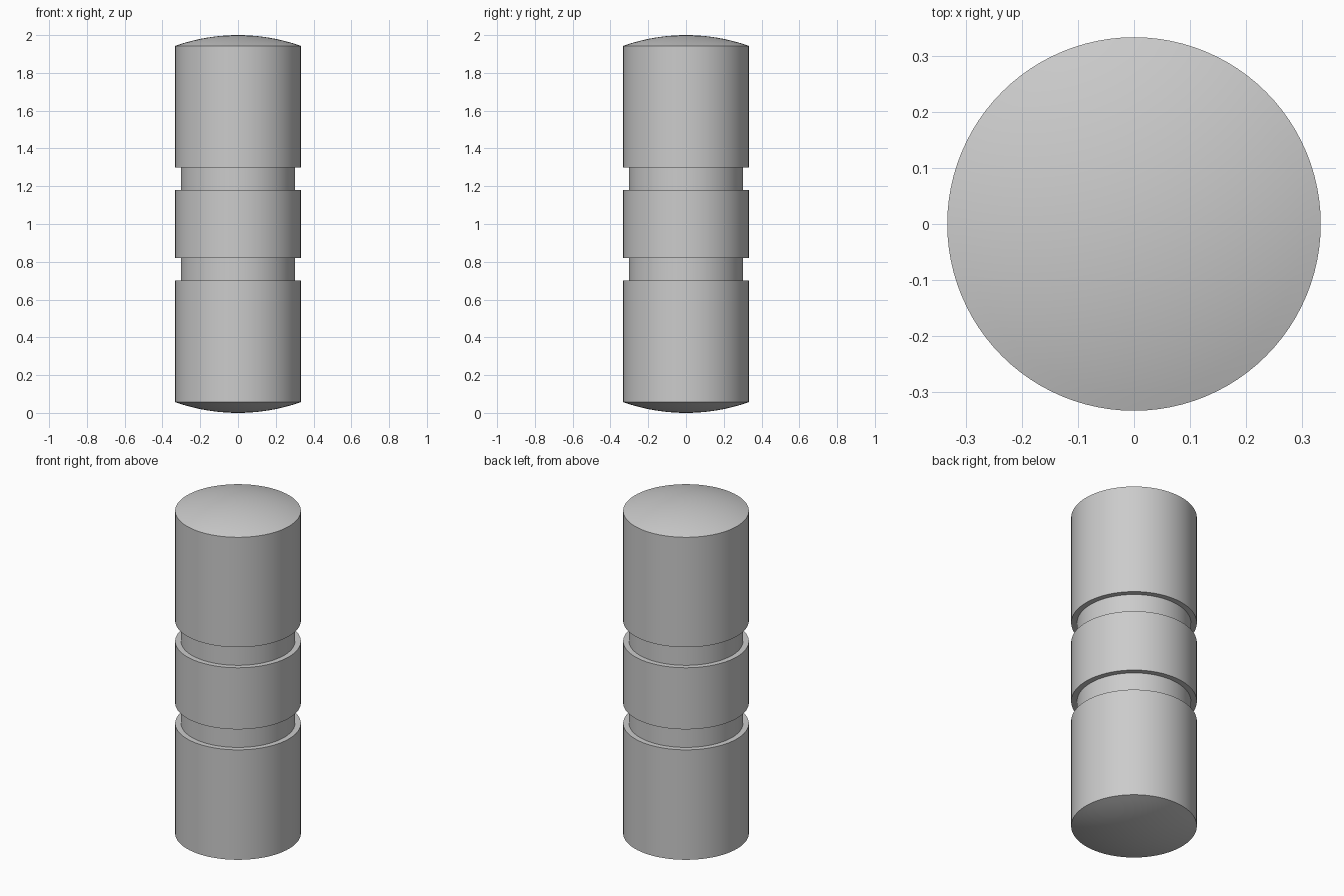
import bpy
import bmesh
import math

cube = bpy.data.objects.get("Cube")
if cube:
    bpy.data.objects.remove(cube, do_unlink=True)

SEGMENTS = 96
RADIUS, GROOVE_RADIUS = 0.333, 0.302
DOME_RADIUS = 1.0
DOME_STEPS = 10

grey = bpy.data.materials.new("plain grey")
grey.use_nodes = True
colour = (0.6, 0.6, 0.6, 1)
grey.diffuse_color = colour
grey.node_tree.nodes["Principled BSDF"].inputs["Base Color"].default_value = colour

# Lower half profile: shallow spherical cap, wall, groove
rim_angle = math.asin(RADIUS / DOME_RADIUS)
lower = []
for i in range(DOME_STEPS + 1):
    a = rim_angle * i / DOME_STEPS
    lower.append((DOME_RADIUS * math.sin(a), DOME_RADIUS * (1 - math.cos(a))))
lower += [(RADIUS, 0.70), (GROOVE_RADIUS, 0.70), (GROOVE_RADIUS, 0.82), (RADIUS, 0.82)]

# Mirror about mid height, then turn the profile around z
profile = lower + [(r, 2 - z) for r, z in reversed(lower)]
bm = bmesh.new()
verts = [bm.verts.new((r, 0, z)) for r, z in profile]
edges = [bm.edges.new(pair) for pair in zip(verts, verts[1:])]
bmesh.ops.spin(bm, geom=verts + edges, cent=(0, 0, 0), axis=(0, 0, 1),
               angle=math.tau, steps=SEGMENTS, use_merge=False)
bmesh.ops.remove_doubles(bm, verts=bm.verts, dist=0.0001)
bmesh.ops.recalc_face_normals(bm, faces=bm.faces)

mesh = bpy.data.meshes.new("grooved_cylinder")
bm.to_mesh(mesh)
bm.free()
mesh.materials.append(grey)
body = bpy.data.objects.new("grooved_cylinder", mesh)
bpy.context.collection.objects.link(body)

# Smooth curved surfaces, crisp rims
bpy.ops.object.select_all(action="DESELECT")
body.select_set(True)
bpy.context.view_layer.objects.active = body
bpy.ops.object.shade_smooth_by_angle(angle=math.radians(30))
